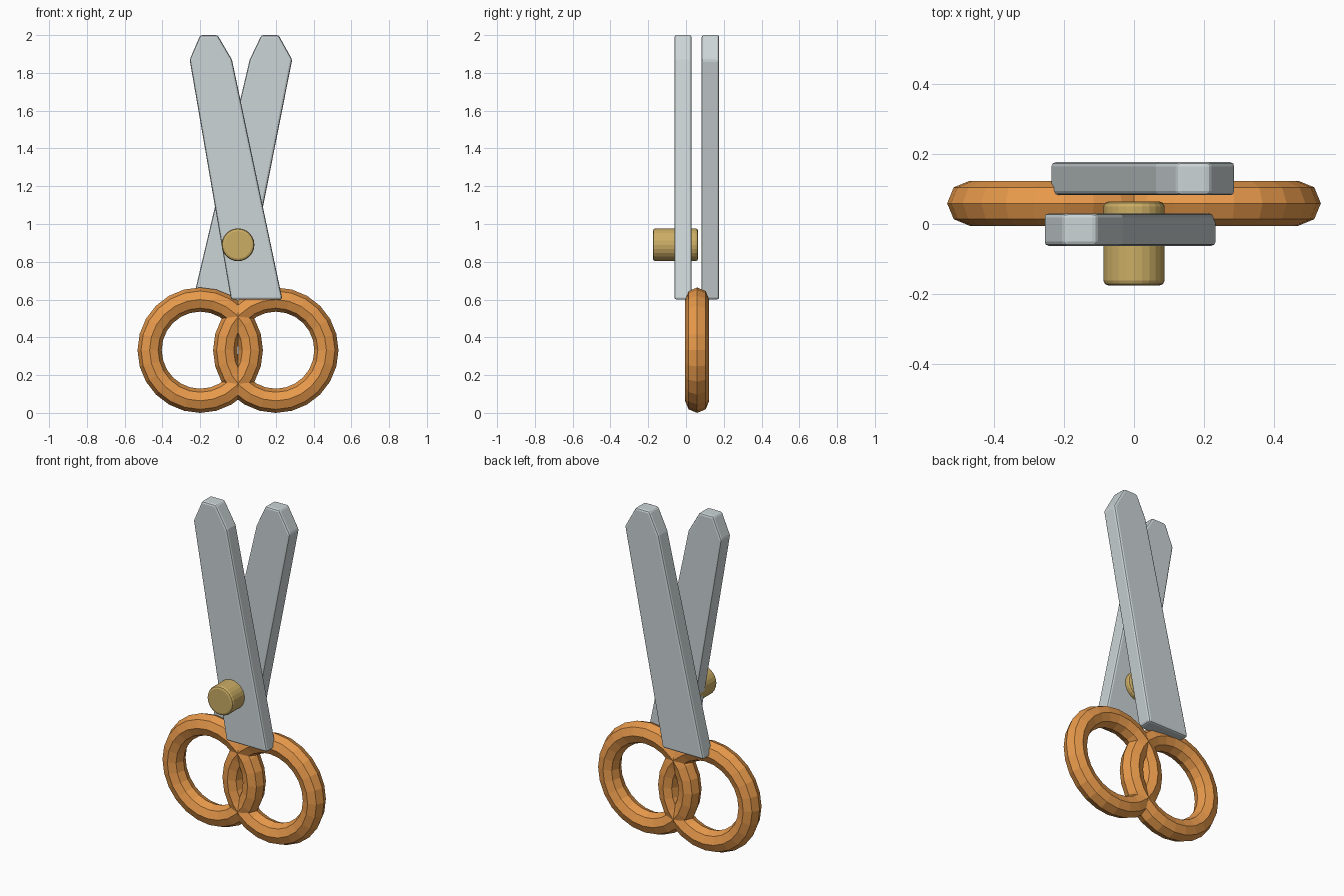
import bpy, bmesh, math

if "Cube" in bpy.data.objects:
    bpy.data.objects.remove(bpy.data.objects["Cube"])


def material(name, color):
    m = bpy.data.materials.new(name)
    m.diffuse_color = color
    m.use_nodes = True
    m.node_tree.nodes["Principled BSDF"].inputs["Base Color"].default_value = m.diffuse_color
    return m


steel = material("steel", (0.60, 0.66, 0.67, 1))
brass = material("brass", (0.60, 0.42, 0.13, 1))
orange = material("orange", (0.80, 0.32, 0.07, 1))


def bevel(ob, width):
    mod = ob.modifiers.new("bevel", 'BEVEL')
    mod.width = width
    mod.segments = 2
    mod.limit_method = 'ANGLE'
    mod.angle_limit = math.radians(25)


def plate(name, outline, y0, y1):
    """Extrude an x-z outline from y0 to y1."""
    bm = bmesh.new()
    face = bm.faces.new([bm.verts.new((x, y0, z)) for x, z in outline])
    ext = bmesh.ops.extrude_face_region(bm, geom=[face])
    verts = [g for g in ext["geom"] if isinstance(g, bmesh.types.BMVert)]
    bmesh.ops.translate(bm, verts=verts, vec=(0, y1 - y0, 0))
    bmesh.ops.recalc_face_normals(bm, faces=bm.faces)
    me = bpy.data.meshes.new(name)
    bm.to_mesh(me)
    bm.free()
    ob = bpy.data.objects.new(name, me)
    bpy.context.collection.objects.link(ob)
    me.materials.append(steel)
    bevel(ob, 0.012)


# Crossed blades, one in front of the other
plate("front_blade", [(-0.037, 0.6), (0.235, 0.6), (-0.032, 1.87),
                      (-0.108, 2.0), (-0.2, 2.0), (-0.256, 1.87)], -0.062, 0.03)
plate("back_blade", [(0.035, 0.6), (-0.238, 0.6), (0.062, 1.87),
                     (0.124, 2.0), (0.215, 2.0), (0.287, 1.87)], 0.082, 0.176)

# Pivot pin
bpy.ops.mesh.primitive_cylinder_add(vertices=24, radius=0.087, depth=0.239,
                                    location=(0, -0.0555, 0.89),
                                    rotation=(math.pi / 2, 0, 0))
pin = bpy.context.object
pin.name = "pivot_pin"
pin.data.materials.append(brass)
bevel(pin, 0.014)
pin.modifiers["bevel"].angle_limit = math.radians(40)

# Finger rings
for side, x in (("left", -0.2), ("right", 0.2)):
    bpy.ops.mesh.primitive_torus_add(major_segments=24, minor_segments=8,
                                     major_radius=0.268, minor_radius=0.064,
                                     location=(x, 0.059, 0.332),
                                     rotation=(math.pi / 2, 0, 0))
    ring = bpy.context.object
    ring.name = side + "_finger_ring"
    ring.data.materials.append(orange)
